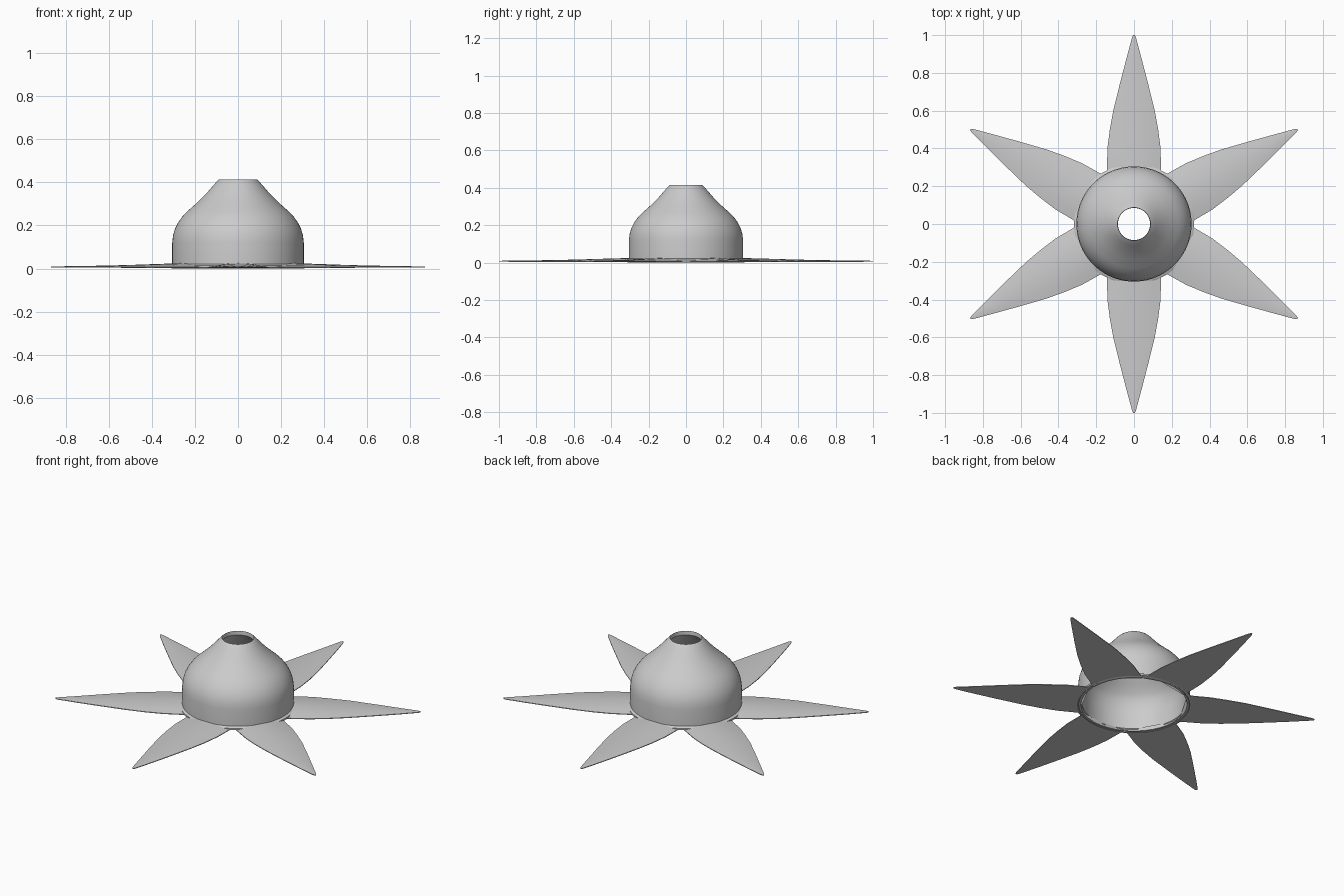
import bpy
import bmesh
import math

cube = bpy.data.objects.get("Cube")
if cube:
    bpy.data.objects.remove(cube, do_unlink=True)

GREY = (0.6, 0.6, 0.6, 1.0)
mat = bpy.data.materials.new("plain grey")
mat.use_nodes = True
mat.diffuse_color = GREY
mat.node_tree.nodes["Principled BSDF"].inputs["Base Color"].default_value = GREY


def finish(bm, name, angle):
    bmesh.ops.recalc_face_normals(bm, faces=bm.faces)
    mesh = bpy.data.meshes.new(name)
    bm.to_mesh(mesh)
    bm.free()
    mesh.materials.append(mat)
    obj = bpy.data.objects.new(name, mesh)
    bpy.context.collection.objects.link(obj)
    bpy.ops.object.select_all(action='DESELECT')
    obj.select_set(True)
    bpy.context.view_layer.objects.active = obj
    bpy.ops.object.shade_smooth_by_angle(angle=math.radians(angle))
    return obj


def lathe(name, profile, steps=96):
    """Revolve a closed (radius, height) loop round the z axis."""
    bm = bmesh.new()
    rings = []
    for i in range(steps):
        a = math.tau * i / steps
        rings.append([bm.verts.new((r * math.cos(a), r * math.sin(a), z)) for r, z in profile])
    n = len(profile)
    for i, ring in enumerate(rings):
        after = rings[(i + 1) % steps]
        for j in range(n):
            k = (j + 1) % n
            bm.faces.new((ring[j], after[j], after[k], ring[k]))
    return finish(bm, name, 35)


# Hollow bell with an open top and a thin wall
outer = [(0.305, 0.012), (0.305, 0.12), (0.301, 0.155), (0.292, 0.185), (0.278, 0.213),
         (0.259, 0.24), (0.235, 0.265), (0.19, 0.305), (0.145, 0.35), (0.115, 0.385),
         (0.1, 0.402), (0.087, 0.414)]
inner = [(0.085, 0.39), (0.13, 0.338), (0.175, 0.292), (0.22, 0.25), (0.255, 0.213),
         (0.275, 0.18), (0.285, 0.12), (0.285, 0.014)]
lathe("bell", outer + inner)

# Narrow collar that joins the petal roots, bevelled on its inner edge
lathe("base_collar", [(0.305, 0.0), (0.318, 0.004), (0.318, 0.014), (0.305, 0.022),
                      (0.285, 0.022), (0.285, 0.014)])

# Petal stations: distance from centre, half width, crown height, underside height
stations = [(0.29, 0.143, 0.025, 0.002), (0.4, 0.141, 0.022, 0.003),
            (0.5, 0.128, 0.019, 0.003), (0.6, 0.11, 0.016, 0.004),
            (0.75, 0.073, 0.013, 0.004), (0.88, 0.039, 0.011, 0.004),
            (0.985, 0.011, 0.01, 0.005), (1.0, 0.004, 0.009, 0.005)]
ACROSS = 6


def petal(name, angle):
    bm = bmesh.new()
    c, s = math.cos(angle), math.sin(angle)
    loops = []
    for d, w, top, low in stations:
        section = []
        for side in (1, -1):
            for i in range(ACROSS + 1):
                t = side * (2 * i / ACROSS - 1)
                # the root follows the round wall of the bell
                along = math.sqrt(d * d - (t * w) ** 2) if d < 0.3 else d
                z = low + 0.004 + (top - low - 0.004) * (1 - t * t) if side > 0 else low
                section.append(bm.verts.new((along * c - t * w * s, along * s + t * w * c, z)))
        loops.append(section)
    n = len(loops[0])
    for a, b in zip(loops, loops[1:]):
        for j in range(n):
            k = (j + 1) % n
            bm.faces.new((a[j], b[j], b[k], a[k]))
    bm.faces.new(loops[0])
    bm.faces.new(loops[-1])
    finish(bm, name, 30)


for i in range(6):
    petal(f"petal_{i + 1}", math.pi / 2 + i * math.pi / 3)
